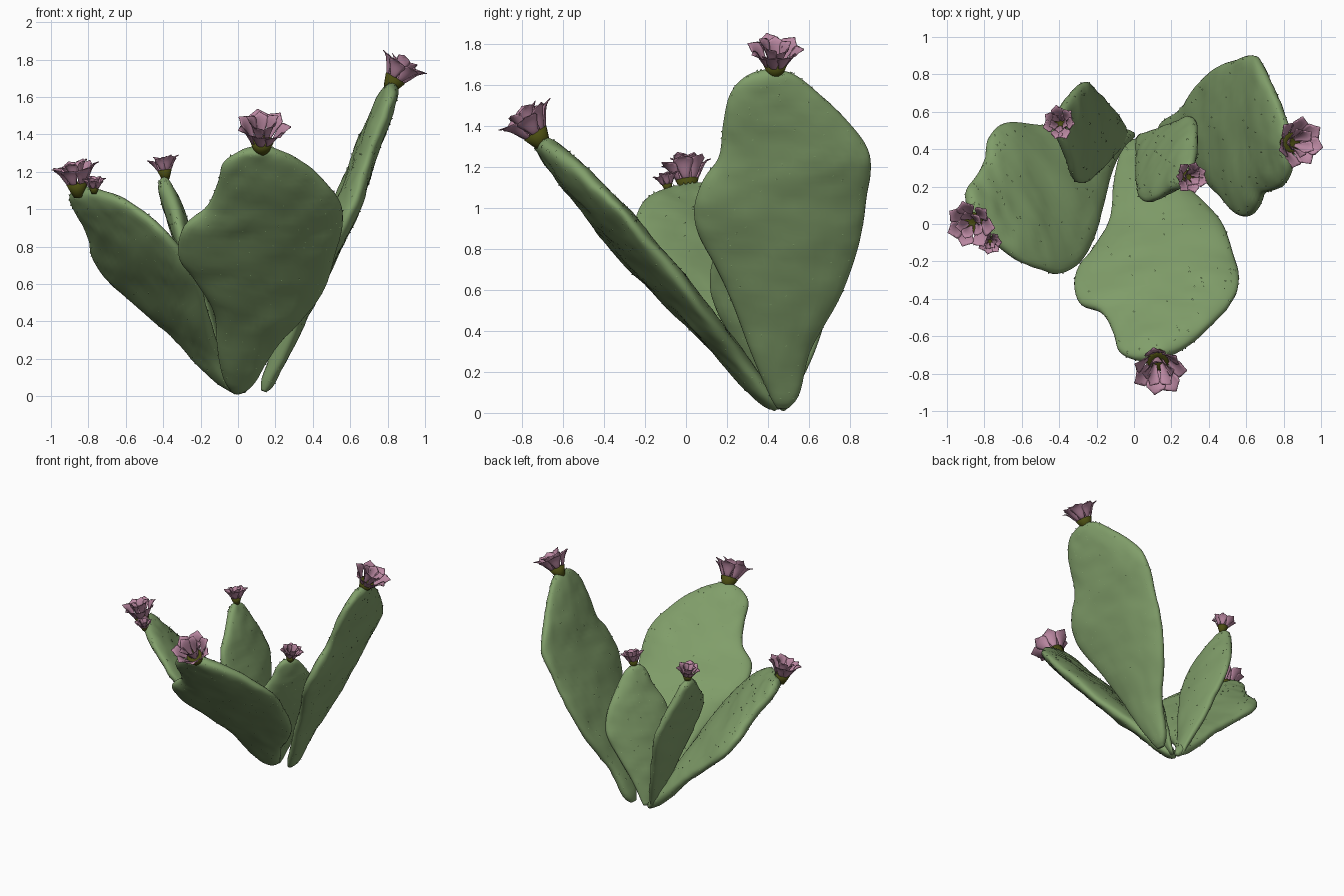
import bpy, bmesh, math, random
from mathutils import Vector, noise

if "Cube" in bpy.data.objects:
    bpy.data.objects.remove(bpy.data.objects["Cube"])

random.seed(4)


def mat(name, rgb):
    m = bpy.data.materials.new(name)
    m.diffuse_color = (*rgb, 1)
    m.use_nodes = True
    m.node_tree.nodes["Principled BSDF"].inputs["Base Color"].default_value = m.diffuse_color
    return m


GREEN = mat("pad green", (0.22, 0.345, 0.145))
OLIVE = mat("flower base olive", (0.07, 0.075, 0.006))
PINK = mat("petal pink", (0.50, 0.25, 0.365))


def finish(bm, name, material):
    me = bpy.data.meshes.new(name)
    bmesh.ops.recalc_face_normals(bm, faces=bm.faces)
    for f in bm.faces:
        f.smooth = True
    bm.to_mesh(me)
    bm.free()
    me.materials.append(material)
    ob = bpy.data.objects.new(name, me)
    bpy.context.collection.objects.link(ob)
    return ob


def smooth_at(pts, t):
    """Catmull-Rom through the stations, t in 0..1."""
    f = t * (len(pts) - 1)
    i = min(int(f), len(pts) - 2)
    f -= i
    p = [pts[max(0, min(len(pts) - 1, i + k))] for k in (-1, 0, 1, 2)]
    return [0.5 * (2 * b + (c - a) * f + (2 * a - 5 * b + 4 * c - d) * f * f
                   + (3 * b - a - 3 * c + d) * f ** 3) for a, b, c, d in zip(*p)]


# A pad is a loft: each station gives its two edge points in a plane
def pad(name, stations, place, half, rings=56, segs=44, spines=150):
    bm = bmesh.new()
    o = place(0, 0)
    n = (place(1, 0) - o).cross(place(0, 1) - o).normalized()
    rows = []
    for i in range(rings + 1):
        t = i / rings
        a, b, c, d = smooth_at(stations, t)
        L, R = place(a, b), place(c, d)
        m, w = (L + R) / 2, (R - L) / 2
        th = half * max(0.22, (4 * t * (1 - t)) ** 0.5)
        row = []
        for j in range(segs):
            q = 2 * math.pi * j / segs
            s = math.sin(q)
            p = m + w * math.cos(q) + n * th * math.copysign(abs(s) ** 0.85, s)
            p += n * (0.012 * noise.noise(p * 4.5) + 0.006 * noise.noise(p * 14))
            p.z = max(p.z, 0.0)
            row.append(bm.verts.new(p))
        rows.append(row)
    for r0, r1 in zip(rows, rows[1:]):
        for j in range(segs):
            k = (j + 1) % segs
            bm.faces.new((r0[j], r0[k], r1[k], r1[j]))
    for row in (rows[0], rows[-1]):
        c = bm.verts.new(sum((v.co for v in row), Vector()) / segs)
        for j in range(segs):
            bm.faces.new((row[j], row[(j + 1) % segs], c))
    bmesh.ops.recalc_face_normals(bm, faces=bm.faces)
    # tiny bumps on the skin
    bm.normal_update()
    spots = [(v.co.copy(), v.normal.copy()) for v in
             random.sample([v for r in rows[4:-2] for v in r], spines)]
    for p, nn in spots:
        side = nn.orthogonal().normalized()
        up = nn.cross(side)
        ring = [bm.verts.new(p - nn * 0.002 + (side * math.cos(k * 2.094) + up * math.sin(k * 2.094)) * 0.008)
                for k in range(3)]
        tip = bm.verts.new(p + nn * 0.007 + Vector((0, 0, 0.003)))
        for k in range(3):
            bm.faces.new((ring[k], ring[(k + 1) % 3], tip))
    return finish(bm, name, GREEN)


pad("front_pad", [
    (-.03, .02, .03, .02), (-.08, .1, .09, .08), (-.11, .25, .20, .26), (-.13, .45, .36, .44),
    (-.23, .62, .47, .60), (-.315, .74, .53, .80), (-.295, .90, .56, .93), (-.17, 1.00, .54, 1.05),
    (-.11, 1.13, .43, 1.18), (-.08, 1.24, .31, 1.27), (0, 1.30, .22, 1.31), (.08, 1.325, .16, 1.325)],
    lambda u, v: Vector((u, .46 - .905 * v + .2 * u, v)), 0.07)

pad("right_pad", [
    (.44, .025, .50, .025), (.40, .10, .555, .10), (.31, .31, .61, .31), (.22, .55, .745, .55),
    (.14, .72, .82, .74), (.06, .87, .86, .90), (.04, 1.0, .88, 1.05), (.08, 1.13, .90, 1.18),
    (.16, 1.25, .88, 1.30), (.18, 1.40, .76, 1.45), (.21, 1.54, .63, 1.57), (.28, 1.63, .54, 1.64),
    (.38, 1.67, .46, 1.67)],
    lambda u, v: Vector((.13 + .417 * v - .08 * (u - .47) + .12 * (u - .47) ** 2, u, v)), 0.07)

pad("left_pad", [
    (-.01, .49, 0, .46), (-.08, .51, -.06, .40), (-.22, .52, -.12, .28), (-.38, .515, -.18, .05),
    (-.54, .53, -.26, -.17), (-.69, .54, -.38, -.26), (-.77, .47, -.50, -.24), (-.79, .36, -.62, -.19),
    (-.84, .26, -.74, -.09), (-.89, .19, -.81, -.01), (-.89, .12, -.86, .05)],
    lambda u, v: Vector((u, v, .015 - .948 * u - .664 * (v - .48))), 0.07)

pad("small_back_left_pad", [
    (.44, .03, .50, .03), (.36, .28, .62, .28), (.27, .55, .70, .52), (.22, .74, .76, .72),
    (.24, .90, .73, .88), (.35, 1.03, .665, 1.03), (.45, 1.13, .61, 1.13), (.51, 1.17, .55, 1.17)],
    lambda u, v: Vector((-.03 - .315 * v, u, v)), 0.055, 40, 32, 80)

pad("small_middle_pad", [
    (-.03, .02, .03, .02), (-.10, .20, .10, .20), (-.19, .38, .20, .40), (-.245, .54, .27, .56),
    (-.22, .70, .245, .72), (-.13, .85, .16, .86), (-.08, .96, .09, .96), (-.03, 1.0, .03, 1.0)],
    lambda u, v: Vector((.02 + .26 * v + .51 * u, .46 - .21 * v + .86 * u, v)), 0.055, 40, 32, 80)


# Flower: olive cup below two rings of flared, cupped petals; size = overall length
def flower(name, origin, axis, size):
    rot = Vector(axis).to_track_quat('Z', 'Y')
    origin = Vector(origin)

    def at(r, a, h):
        return origin + rot @ (Vector((r * math.cos(a), r * math.sin(a), h)) * size)

    bm = bmesh.new()
    prof = [(.001, 0), (.12, .02), (.18, .15), (.26, .36), (.18, .38), (.001, .34)]
    rows = [[bm.verts.new(at(r, 2 * math.pi * j / 16, h)) for j in range(16)] for r, h in prof]
    for r0, r1 in zip(rows, rows[1:]):
        for j in range(16):
            k = (j + 1) % 16
            bm.faces.new((r0[j], r0[k], r1[k], r1[j]))
    finish(bm, name + "_base", OLIVE)

    bm = bmesh.new()
    for count, start, reach, top, turn in ((7, .19, .42, .90, 0), (5, .08, .27, 1.0, .4)):
        for i in range(count):
            a0 = turn + 2 * math.pi * i / count + random.uniform(-.12, .12)
            sp = reach * random.uniform(.88, 1.08)
            tp = top * random.uniform(.9, 1.03)
            grid = []
            for k in range(10):
                t = k / 9
                # rounded, broad petal outline
                wide = (.26 + .40 * t) * math.sqrt(max(.02, 1 - max(0, (t - .6) / .4) ** 2)) * 7 / count
                rad = start + sp * (.7 * t ** .7 + .3 * t ** 4)
                row = []
                for c in range(7):
                    s = (c - 3) / 3
                    h = .33 + (tp - .33) * (t - .14 * t ** 6) - .03 * t * s * s
                    row.append(bm.verts.new(at(rad * (1 - .08 * s * s), a0 + s * wide, h)))
                grid.append(row)
            for g0, g1 in zip(grid, grid[1:]):
                for c in range(6):
                    bm.faces.new((g0[c], g0[c + 1], g1[c + 1], g1[c]))
    ob = finish(bm, name + "_petals", PINK)
    sol = ob.modifiers.new("thickness", 'SOLIDIFY')
    sol.thickness = 0.004


flower("front_flower", (.125, -.685, 1.29), (.03, -.5, .75), .25)
flower("right_flower", (.80, .435, 1.63), (.48, .0, .8), .23)
flower("left_flower", (-.85, .015, 1.06), (-.16, -.12, 1), .22)
flower("left_small_flower", (-.77, -.085, 1.08), (.0, -.2, 1), .105)
flower("back_left_flower", (-.385, .535, 1.155), (-.15, .05, 1), .15)
flower("middle_flower", (.28, .255, .98), (.25, -.05, 1), .145)
